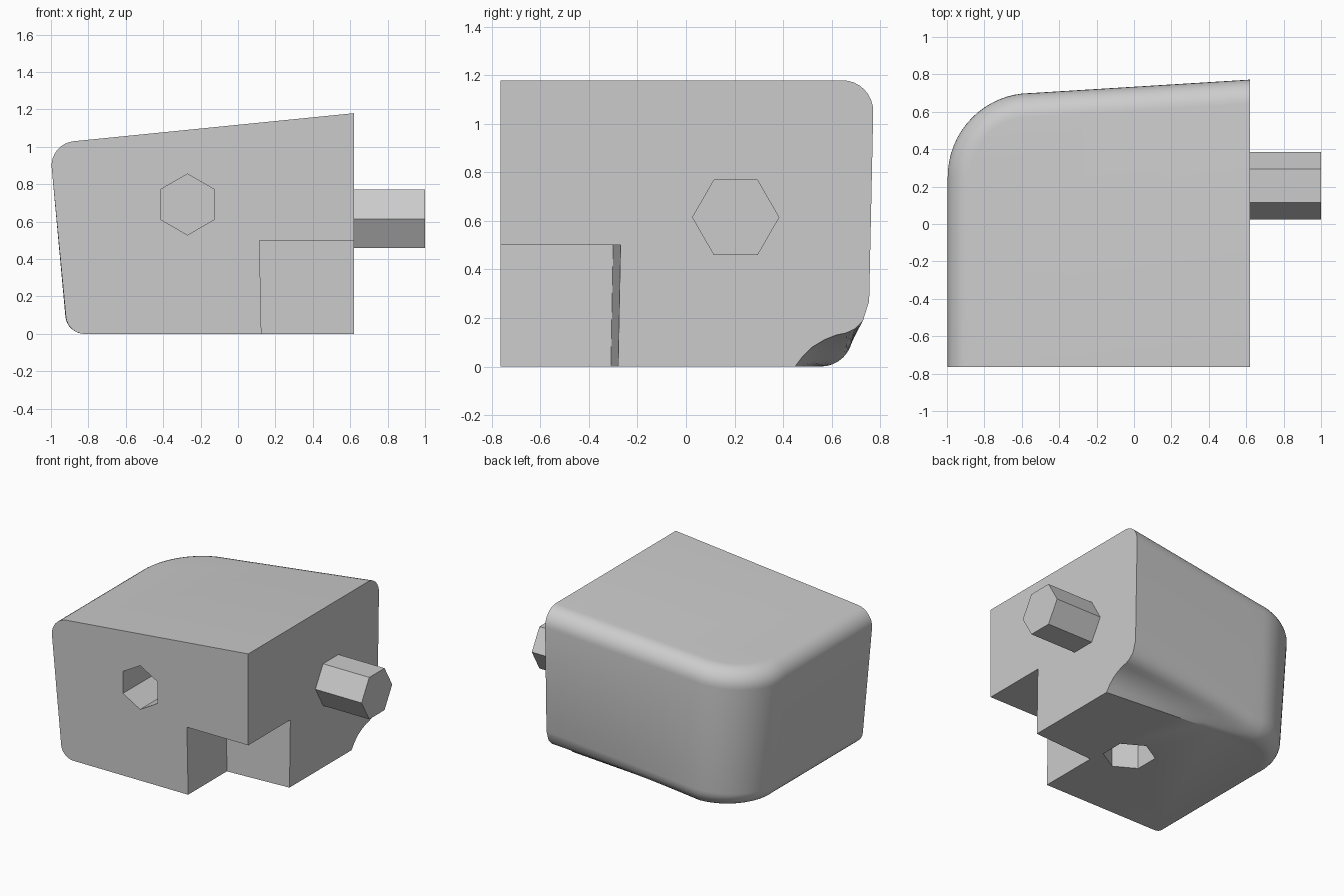
import bpy, bmesh
from math import sin, cos, pi, radians
from mathutils import Vector

cube = bpy.data.objects.get("Cube")
if cube:
    bpy.data.objects.remove(cube, do_unlink=True)

grey = bpy.data.materials.new("light grey")
grey.use_nodes = True
grey.diffuse_color = (0.6, 0.6, 0.6, 1)
grey.node_tree.nodes["Principled BSDF"].inputs["Base Color"].default_value = (0.6, 0.6, 0.6, 1)

RIGHT, FRONT = 0.62, -0.765


def make(name, bm):
    bmesh.ops.recalc_face_normals(bm, faces=bm.faces)
    mesh = bpy.data.meshes.new(name)
    bm.to_mesh(mesh)
    bm.free()
    mesh.materials.append(grey)
    obj = bpy.data.objects.new(name, mesh)
    bpy.context.collection.objects.link(obj)
    return obj


def hex_prism(name, start, axis, u, v, radius):
    """Six-sided prism along axis, with two corners on the u direction."""
    bm = bmesh.new()
    start, axis, u, v = map(Vector, (start, axis, u, v))
    ring = [bm.verts.new(start + radius * (u * cos(i * pi / 3) + v * sin(i * pi / 3)))
            for i in range(6)]
    face = bm.faces.new(ring)
    ext = bmesh.ops.extrude_face_region(bm, geom=[face], use_keep_orig=True)
    for vert in (g for g in ext["geom"] if isinstance(g, bmesh.types.BMVert)):
        vert.co += axis
    return make(name, bm)


def top_height(x):
    return 1.18 - 0.1 * (RIGHT - x)


def fillet(a, corner, b, steps=8):
    return [corner + (a - corner) * (1 - sin(t)) + (b - corner) * (1 - cos(t))
            for t in (i * pi / 2 / steps for i in range(steps + 1))]


# Scooped lower edge at the right end: inset from the back wall, height
SCOOP = [(.015, .27), (.04, .19), (.075, .155), (.11, .138), (.15, .13),
         (.2, .11), (.25, .08), (.29, .04), (.32, 0)]


def section(plan, inward, turn, scoop):
    """Wall profile from the bottom face up to the top face."""
    draft = 0.015 + 0.08 * turn
    low = 0.13 - 0.04 * turn
    high = 0.13

    def at(inset, z):
        return Vector((plan[0] + inward[0] * inset, plan[1] + inward[1] * inset, z))

    def wall(z):
        return at(draft * (0.93 - z), z)

    def on_top(inset):
        p = at(inset, 0)
        p.z = top_height(p.x)
        return p

    foot = draft * 0.93
    lower = fillet(wall(low), at(foot, 0), at(foot + low, 0))
    lower = [p.lerp(at(*s), scoop) for p, s in zip(lower, SCOOP)]
    zt = top_height(plan[0])
    edge = draft * (0.93 - zt)
    upper = fillet(wall(zt - high), on_top(edge), on_top(edge + high))
    return lower[::-1] + upper


# Body: profile swept along the back, round the corner and down the left side
sections = []
for i in range(13):
    f = i / 12
    sections.append(section((RIGHT - 1.17 * f, 0.77 - 0.07 * f), (0, -1), 0, 1 - f))
for i in range(1, 17):
    a = i / 16 * pi / 2
    sections.append(section((-0.55 - 0.45 * sin(a), 0.25 + 0.45 * cos(a)),
                            (sin(a), -cos(a)), i / 16, 0))
sections.append(section((-1, FRONT), (1, 0), 1, 0))

bm = bmesh.new()
rows = [[bm.verts.new(p) for p in s] for s in sections]
for r, s in zip(rows, rows[1:]):
    for j in range(len(r) - 1):
        bm.faces.new((r[j], r[j + 1], s[j + 1], s[j]))
base = bm.verts.new((RIGHT, FRONT, 0))
peak = bm.verts.new((RIGHT, FRONT, top_height(RIGHT)))
bm.faces.new([r[0] for r in rows] + [base])
bm.faces.new([r[-1] for r in rows] + [peak])
for row in (rows[0], rows[-1]):
    bm.faces.new(row + [peak, base])
body = make("rounded_body", bm)

# Cutters: corner notch with slightly tapered walls, and two hexagonal sockets
bm = bmesh.new()
bmesh.ops.create_cube(bm, size=1)
for v in bm.verts:
    z = 0.5 if v.co.z > 0 else -0.1
    x = 0.8 if v.co.x > 0 else 0.125 - 0.02 * z
    y = -0.31 + 0.06 * (x - 0.12) + 0.02 * z if v.co.y > 0 else -0.9
    v.co = (x, y, z)
cutters = [
    make("notch_cutter", bm),
    hex_prism("front_socket_cutter", (-0.27, -0.9, 0.692), (0, 0.53, 0), (0, 0, 1), (1, 0, 0), 0.163),
    hex_prism("bottom_socket_cutter", (-0.05, -0.11, -0.1), (0, 0, 0.5), (0, 1, 0), (1, 0, 0), 0.178),
]
bpy.context.view_layer.objects.active = body
for cutter in cutters:
    cutter.hide_render = True
    mod = body.modifiers.new("cut", 'BOOLEAN')
    mod.operation = 'DIFFERENCE'
    mod.solver = 'EXACT'
    mod.object = cutter
    bpy.ops.object.modifier_apply(modifier=mod.name)
    bpy.data.objects.remove(cutter, do_unlink=True)

# Hexagonal peg on the side
hex_prism("side_peg", (0.6, 0.205, 0.615), (0.4, 0, 0), (0, 1, 0), (0, 0, 1), 0.18)

bpy.ops.object.select_all(action='DESELECT')
body.select_set(True)
bpy.context.view_layer.objects.active = body
bpy.ops.object.shade_smooth_by_angle(angle=radians(30))
